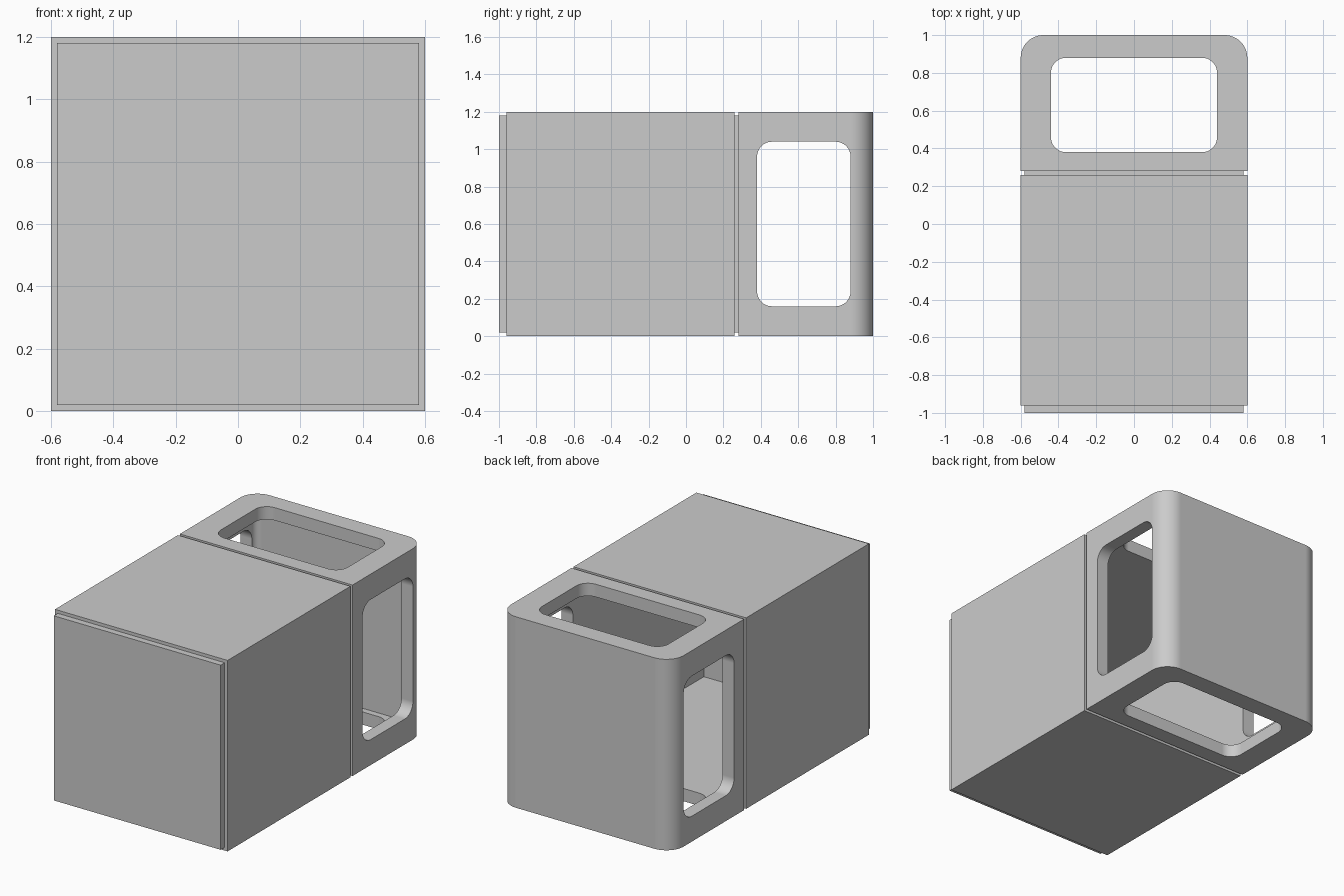
import bpy
import bmesh
import math

if "Cube" in bpy.data.objects:
    bpy.data.objects.remove(bpy.data.objects["Cube"])

grey = bpy.data.materials.new("light grey")
grey.diffuse_color = (0.6, 0.6, 0.6, 1)
grey.use_nodes = True
grey.node_tree.nodes["Principled BSDF"].inputs["Base Color"].default_value = grey.diffuse_color


def prism(name, axis, u, v, w, radii=(0, 0, 0, 0), steps=12):
    """Rounded rectangle (u, v) extruded along axis over the range w."""
    corners = [(u[0], v[0], 1, 1), (u[1], v[0], -1, 1),
               (u[1], v[1], -1, -1), (u[0], v[1], 1, -1)]
    outline = []
    for i, (cu, cv, su, sv) in enumerate(corners):
        r = radii[i]
        for k in range(steps + 1 if r else 1):
            a = math.pi + math.pi / 2 * (i + k / steps)
            if r:
                outline.append((cu + su * r + r * math.cos(a),
                                cv + sv * r + r * math.sin(a)))
            else:
                outline.append((cu, cv))

    def place(a, b, c):
        return {"z": (a, b, c), "x": (c, a, b), "y": (b, c, a)}[axis]

    bm = bmesh.new()
    low = [bm.verts.new(place(a, b, w[0])) for a, b in outline]
    high = [bm.verts.new(place(a, b, w[1])) for a, b in outline]
    bm.faces.new(low[::-1])
    bm.faces.new(high)
    n = len(outline)
    for i in range(n):
        j = (i + 1) % n
        bm.faces.new((low[i], low[j], high[j], high[i]))
    mesh = bpy.data.meshes.new(name)
    bm.to_mesh(mesh)
    bm.free()
    mesh.materials.append(grey)
    ob = bpy.data.objects.new(name, mesh)
    bpy.context.collection.objects.link(ob)
    return ob


def cut(ob, cutters):
    """Subtract the cutters and bake the result."""
    for c in cutters:
        m = ob.modifiers.new("cut", "BOOLEAN")
        m.operation = "DIFFERENCE"
        m.solver = "EXACT"
        m.object = c
    dg = bpy.context.evaluated_depsgraph_get()
    mesh = bpy.data.meshes.new_from_object(ob.evaluated_get(dg))
    ob.modifiers.clear()
    ob.data = mesh


# Outer parts, front to back
front_panel = prism("front_panel", "z", (-0.58, 0.58), (-1, -0.96), (0.02, 1.18))
main_body = prism("main_body", "z", (-0.6, 0.6), (-0.96, 0.26), (0, 1.2))
seam_ring = prism("seam_ring", "z", (-0.58, 0.58), (0.26, 0.28), (0.02, 1.18))
window_frame = prism("window_frame", "z", (-0.6, 0.6), (0.28, 1), (0, 1.2),
                     (0, 0, 0.12, 0.12))

# Hollow interior and the two pairs of window openings
R = (0.08,) * 4
cavity = prism("cavity_cutter", "z", (-0.52, 0.52), (-0.92, 0.92), (0.08, 1.12),
               (0, 0, 0.04, 0.04))
side_windows = prism("side_window_cutter", "x", (0.38, 0.88), (0.16, 1.04), (-1, 1), R)
top_windows = prism("top_window_cutter", "z", (-0.44, 0.44), (0.38, 0.88), (-0.5, 1.7), R)

cut(main_body, [cavity])
cut(seam_ring, [cavity])
cut(window_frame, [cavity, side_windows, top_windows])

for helper in (cavity, side_windows, top_windows):
    bpy.data.objects.remove(helper)

# Smooth rounded corners, crisp flat faces
for ob in (front_panel, main_body, seam_ring, window_frame):
    bpy.ops.object.select_all(action="DESELECT")
    ob.select_set(True)
    bpy.context.view_layer.objects.active = ob
    bpy.ops.object.shade_smooth_by_angle(angle=math.radians(30))
    m = ob.modifiers.new("even_normals", "WEIGHTED_NORMAL")
    m.keep_sharp = True
